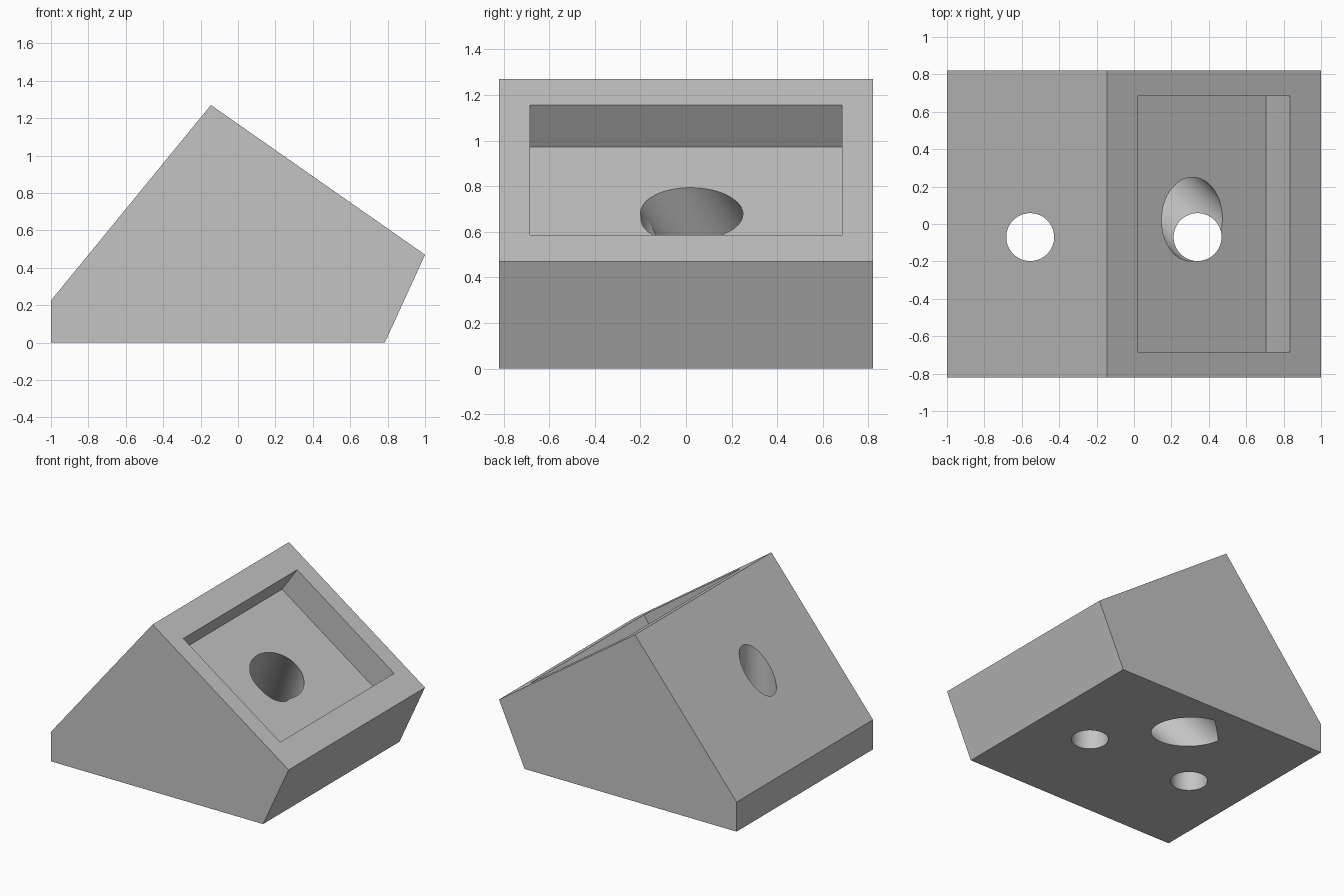
import bpy
import bmesh
import math
from mathutils import Matrix, Vector

cube = bpy.data.objects.get("Cube")
if cube:
    bpy.data.objects.remove(cube, do_unlink=True)

grey = bpy.data.materials.new("plain grey")
grey.use_nodes = True
colour = (0.55, 0.55, 0.55, 1)
grey.diffuse_color = colour
grey.node_tree.nodes["Principled BSDF"].inputs["Base Color"].default_value = colour


def make_object(name, bm):
    bmesh.ops.recalc_face_normals(bm, faces=bm.faces)
    mesh = bpy.data.meshes.new(name)
    bm.to_mesh(mesh)
    bm.free()
    mesh.materials.append(grey)
    obj = bpy.data.objects.new(name, mesh)
    bpy.context.collection.objects.link(obj)
    return obj


def bore(name, start, end, radius):
    """Cylinder cutter running between two points."""
    start, end = Vector(start), Vector(end)
    axis = end - start
    place = Matrix.Translation((start + end) / 2) @ axis.to_track_quat("Z", "Y").to_matrix().to_4x4()
    bm = bmesh.new()
    bmesh.ops.create_cone(bm, cap_ends=True, segments=64, radius1=radius,
                          radius2=radius, depth=axis.length, matrix=place)
    return make_object(name, bm)


# Wedge body: side profile extruded from front to back
half_depth = 0.82
peak, nose = Vector((-0.145, 0, 1.27)), Vector((1, 0, 0.47))
profile = [(-1, 0), (0.785, 0), (nose.x, nose.z), (peak.x, peak.z), (-1, 0.225)]
bm = bmesh.new()
face = bm.faces.new([bm.verts.new((x, -half_depth, z)) for x, z in profile])
side = bmesh.ops.extrude_face_region(bm, geom=[face])
bmesh.ops.translate(bm, vec=(0, 2 * half_depth, 0),
                    verts=[v for v in side["geom"] if isinstance(v, bmesh.types.BMVert)])
body = make_object("wedge_body", bm)

# Rectangular pocket sunk square to the long slope
down = (nose - peak).normalized()
across = Vector((0, 1, 0))
out = down.cross(across)
depth, clearance = 0.223, 0.2
centre = peak + down * 0.6975 + out * (clearance - depth) / 2
frame = Matrix((down, across, out)).transposed().to_4x4()
bm = bmesh.new()
bmesh.ops.create_cube(bm, size=1, matrix=Matrix.Translation(centre) @ frame
                      @ Matrix.Diagonal((0.995, 1.37, depth + clearance, 1)))
cutters = [make_object("pocket_cutter", bm)]

# Two upright screw holes
for name, x in (("left_screw_cutter", 0.34), ("right_screw_cutter", -0.555)):
    cutters.append(bore(name, (x, -0.07, -0.3), (x, -0.07, 1.1), 0.128))

# Wide slanted channel from the pocket floor to the underside
floor_point = Vector((0.31, 0.025, 0.68))
base_point = Vector((-0.12, 0.455, 0))
direction = (floor_point - base_point).normalized()
cutters.append(bore("channel_cutter", base_point - direction * 0.125,
                    floor_point + direction * 0.16, 0.198))

# Cut everything out of the body
bpy.context.view_layer.objects.active = body
for cutter in cutters:
    cutter.hide_render = True
    mod = body.modifiers.new(cutter.name, "BOOLEAN")
    mod.operation = "DIFFERENCE"
    mod.solver = "EXACT"
    mod.object = cutter
    bpy.ops.object.modifier_apply(modifier=mod.name)
for cutter in cutters:
    bpy.data.objects.remove(cutter, do_unlink=True)

# Smooth bores, sharp edges
bpy.ops.object.select_all(action="DESELECT")
body.select_set(True)
bpy.ops.object.shade_smooth_by_angle(angle=math.radians(25))
